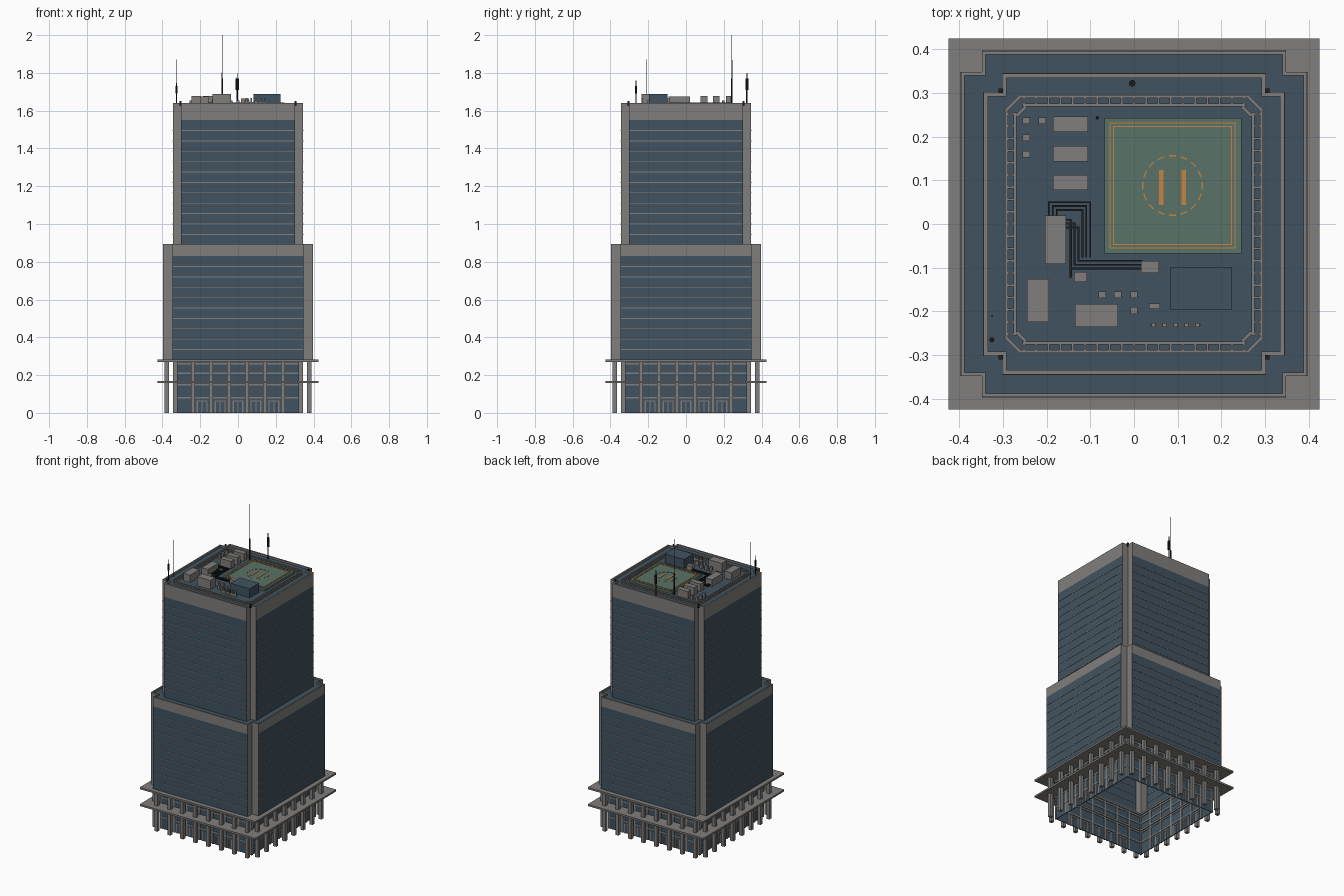
import bpy, bmesh, math
from mathutils import Matrix, Vector

if "Cube" in bpy.data.objects:
    bpy.data.objects.remove(bpy.data.objects["Cube"])


def material(name, r, g, b):
    m = bpy.data.materials.new(name)
    m.diffuse_color = (r, g, b, 1)
    m.use_nodes = True
    m.node_tree.nodes["Principled BSDF"].inputs["Base Color"].default_value = m.diffuse_color
    return m


GREY = material("concrete_grey", 0.215, 0.21, 0.2)
BLUE = material("glass_blue", 0.053, 0.086, 0.115)
GREEN = material("pad_green", 0.1, 0.17, 0.135)
ORANGE = material("marking_orange", 0.56, 0.23, 0.05)
BLACK = material("metal_black", 0.015, 0.015, 0.016)


def finish(name, bm, *mats):
    me = bpy.data.meshes.new(name)
    bm.to_mesh(me)
    bm.free()
    for m in mats:
        me.materials.append(m)
    ob = bpy.data.objects.new(name, me)
    bpy.context.collection.objects.link(ob)
    return ob


def boxes(name, mat, items, four=False):
    """items are (x0, x1, y0, y1, z0, z1); four repeats them on all sides"""
    bm = bmesh.new()
    for x0, x1, y0, y1, z0, z1 in items:
        for k in range(4 if four else 1):
            m = (Matrix.Rotation(k * math.pi / 2, 4, 'Z')
                 @ Matrix.Translation(((x0 + x1) / 2, (y0 + y1) / 2, (z0 + z1) / 2))
                 @ Matrix.Diagonal((x1 - x0, y1 - y0, z1 - z0, 1)))
            bmesh.ops.create_cube(bm, size=1, matrix=m)
    return finish(name, bm, mat)


def block(cx, cy, sx, sy, z0, z1):
    return (cx - sx / 2, cx + sx / 2, cy - sy / 2, cy + sy / 2, z0, z1)


def cross(a, e):
    """plan of a square with notched corners"""
    quarter = [(e, -a), (e, a), (a, a)]
    pts = []
    for k in range(4):
        c, s = round(math.cos(k * math.pi / 2)), round(math.sin(k * math.pi / 2))
        pts += [(c * x - s * y, s * x + c * y) for x, y in quarter]
    return pts


def tier(name, a, e, z0, zband, z1, lip, depth):
    """hollow tower tier: glass faces, grey notches, grey top band, parapet, roof"""
    bm = bmesh.new()
    levels = [(a, e, z0), (a, e, zband), (a, e, z1),
              (a - lip, e - lip, z1), (a - lip, e - lip, z1 - depth)]
    loops = [[bm.verts.new((x, y, z)) for x, y in cross(p, q)] for p, q, z in levels]
    n = len(loops[0])
    for li in range(len(loops) - 1):
        for i in range(n):
            j = (i + 1) % n
            f = bm.faces.new((loops[li][i], loops[li][j], loops[li + 1][j], loops[li + 1][i]))
            f.material_index = 1 if li == 0 and i % 3 == 0 else 0
    bm.faces.new(loops[-1]).material_index = 1
    finish(name, bm, GREY, BLUE)


# tower tiers and their floor lines
tier("lower_tower", 0.348, 0.396, 0.28, 0.83, 0.893, 0.008, 0.01)
tier("upper_tower", 0.302, 0.344, 0.883, 1.55, 1.64, 0.01, 0.012)
boxes("lower_floor_lines", GREY,
      [(-0.348, 0.348, -0.398, -0.394, 0.28 + 0.055 * k - 0.002, 0.28 + 0.055 * k + 0.002)
       for k in range(1, 10)], True)
boxes("upper_floor_lines", GREY,
      [(-0.302, 0.302, -0.346, -0.342, 0.89 + 0.055 * k - 0.002, 0.89 + 0.055 * k + 0.002)
       for k in range(1, 12)], True)

# open podium with glass walls and grey framing
boxes("podium_glass", BLUE, [(-0.335, 0.335, -0.335, -0.331, 0, 0.28)], True)
cols = [-0.3325 + 0.095 * k for k in range(8)]
frame = [(-0.337, 0.337, -0.338, -0.328, z, z + 0.009) for z in (0.075, 0.145, 0.205, 0.255)]
frame += [block(x, -0.333, 0.012, 0.01, 0, 0.28) for x in cols]
frame += [block(x + d, -0.333, 0.006, 0.01, 0, 0.065)
          for x in cols[1:-2] for d in (0.022, 0.0475, 0.073)]
frame += [(x + 0.02, x + 0.075, -0.338, -0.328, 0.06, 0.066) for x in cols[1:-2]]
boxes("podium_frame", GREY, frame, True)

# canopies as square rings, carried on columns
boxes("canopies", GREY,
      [(-0.425, 0.325, -0.425, -0.325, z, z + 0.012) for z in (0.158, 0.27)], True)
boxes("columns", GREY, [block(x, -0.377, 0.022, 0.022, 0, 0.272) for x in cols], True)

R = 1.628  # roof level

# cleaning rail around the roof: two rails, ties and chamfered corners
rail = [(-0.262, 0.262, -0.295, -0.288, R, R + 0.008),
        (-0.255, 0.255, -0.276, -0.269, R, R + 0.008)]
rail += [block(-0.252 + 0.028 * k, -0.282, 0.005, 0.016, R, R + 0.007) for k in range(19)]
boxes("roof_rail", GREY, rail, True)
bm = bmesh.new()
for k in range(4):
    for d, length in ((0.391, 0.05), (0.365, 0.03)):
        bmesh.ops.create_cube(bm, size=1, matrix=Matrix.Rotation(math.pi / 4 + k * math.pi / 2, 4, 'Z')
                              @ Matrix.Translation((d, 0, R + 0.004))
                              @ Matrix.Diagonal((0.007, length, 0.008, 1)))
finish("rail_corners", bm, GREY)

# landing pad with painted markings
boxes("landing_pad", GREEN, [(-0.068, 0.246, -0.067, 0.243, R, 1.642)])
P = 1.642
C = 0.088
marks = [(C + s * 0.026 - 0.005, C + s * 0.026 + 0.005, C - 0.045, C + 0.035, P, P + 0.002)
         for s in (-1, 1)]
for h in (0.143, 0.135):
    for s in (-1, 1):
        marks += [block(C, C + s * h, 2 * h + 0.003, 0.003, P, P + 0.002),
                  block(C + s * h, C, 0.003, 2 * h, P, P + 0.002)]
boxes("pad_markings", ORANGE, marks)
bm = bmesh.new()
for k in range(16):
    bmesh.ops.create_cube(bm, size=1, matrix=Matrix.Translation((C, C, P + 0.001))
                          @ Matrix.Rotation(k * math.pi / 8, 4, 'Z')
                          @ Matrix.Translation((0.068, 0, 0))
                          @ Matrix.Diagonal((0.003, 0.016, 0.002, 1)))
finish("pad_dashed_circle", bm, ORANGE)

# rooftop plant
boxes("cooling_units", GREY, [block(-0.145, y, 0.08, 0.035, R, 1.677) for y in (0.228, 0.161, 0.095)])
boxes("plant_boxes", GREY, [
    (-0.204, -0.156, -0.092, 0.02, R, 1.675),
    (-0.245, -0.195, -0.224, -0.126, R, 1.677),
    (-0.135, -0.037, -0.236, -0.183, R, 1.688),
    (0.016, 0.057, -0.112, -0.085, R, 1.665),
    (-0.137, -0.108, -0.133, -0.11, R, 1.66),
    (0.034, 0.06, -0.194, -0.182, R, 1.655)])
boxes("small_vents", GREY,
      [block(x, y, 0.017, 0.015, R, 1.655) for x, y in
       ((-0.247, 0.236), (-0.21, 0.236), (-0.247, 0.197), (-0.247, 0.16),
        (-0.073, -0.162), (-0.037, -0.162), (0, -0.162), (0, -0.198))])
boxes("stair_house", BLUE, [(0.083, 0.224, -0.197, -0.098, R, 1.688)])
boxes("vent_row", GREY, [(0.037, 0.152, -0.233, -0.229, R, 1.645)]
      + [block(0.045 + 0.025 * k, -0.231, 0.009, 0.009, R, 1.668) for k in range(5)])

# black pipes between the plant boxes
pipes = []
for k in range(3):
    o = 0.009 * k
    path = [(-0.195 + o, 0.02), (-0.195 + o, 0.05 - o), (-0.1 - o, 0.05 - o), (-0.1 - o, -0.075)]
    path2 = [(-0.156, 0.01 - o), (-0.145 + o, 0.01 - o), (-0.145 + o, -0.102 + o), (0.018, -0.102 + o)]
    for pts in (path, path2):
        for (xa, ya), (xb, yb) in zip(pts, pts[1:]):
            pipes.append((min(xa, xb) - 0.002, max(xa, xb) + 0.002,
                          min(ya, yb) - 0.002, max(ya, yb) + 0.002, 1.638, 1.643))
pipes.append((-0.148, -0.142, -0.122, 0.0, R, 1.643))
boxes("roof_pipes", BLACK, pipes)

# corner warning lights
boxes("corner_lights", BLACK, [block(0.305, 0.305, 0.01, 0.01, 1.625, 1.65)], True)


def mast(name, x, y, top, r, fat=None):
    bm = bmesh.new()
    parts = [(R, top, r, r * 0.6)] + ([(fat[0], fat[1], fat[2], fat[2])] if fat else [])
    for z0, z1, r0, r1 in parts:
        bmesh.ops.create_cone(bm, cap_ends=True, segments=8, radius1=r0, radius2=r1, depth=z1 - z0,
                              matrix=Matrix.Translation((x, y, (z0 + z1) / 2)))
    finish(name, bm, BLACK)


# antennas
mast("tall_antenna", -0.084, 0.243, 2.0, 0.0025, (R, 1.77, 0.004))
mast("rear_antenna", -0.004, 0.322, 1.8, 0.004, (1.71, 1.77, 0.008))
mast("side_antenna", -0.325, -0.21, 1.87, 0.002)
mast("short_antenna", -0.325, -0.265, 1.76, 0.003, (1.69, 1.73, 0.006))
